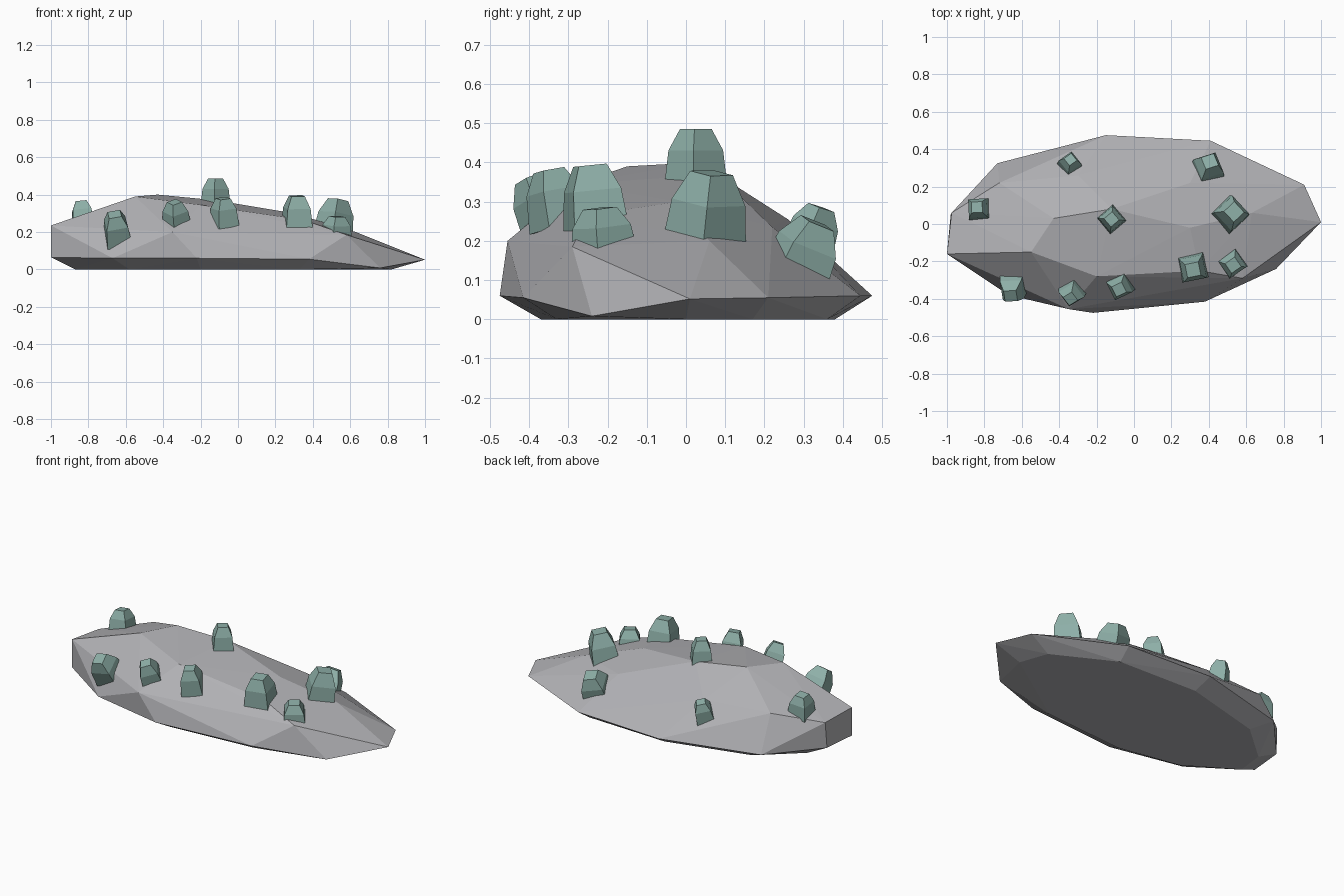
import bpy, bmesh
from mathutils import Vector, Matrix

if "Cube" in bpy.data.objects:
    bpy.data.objects.remove(bpy.data.objects["Cube"])


def material(name, rgb):
    m = bpy.data.materials.new(name)
    m.diffuse_color = (*rgb, 1)
    m.use_nodes = True
    m.node_tree.nodes["Principled BSDF"].inputs["Base Color"].default_value = m.diffuse_color
    return m


ROCK = material("grey stone", (0.44, 0.44, 0.46))
CRYSTAL = material("pale teal crystal", (0.27, 0.43, 0.39))


def finish(name, bm, mat):
    bmesh.ops.recalc_face_normals(bm, faces=bm.faces)
    me = bpy.data.meshes.new(name)
    bm.to_mesh(me)
    bm.free()
    me.materials.append(mat)
    ob = bpy.data.objects.new(name, me)
    bpy.context.collection.objects.link(ob)
    return ob


# Rock slab: faceted hull around an underside, a rim and a few crest points
underside = [(-.87, -.12), (-.85, .05), (-.62, .25), (-.12, .38), (.4, .36),
             (.76, .17), (.82, .0), (.33, -.33), (-.2, -.37), (-.58, -.3)]
rim = [(-1, -.16, .065), (-.98, .05, .065), (-.73, .325, .06), (-.15, .475, .06),
       (.41, .445, .06), (.91, .21, .055), (1, .01, .052), (.76, -.24, .008),
       (.38, -.415, .055), (-.22, -.475, .06), (-.67, -.38, .06)]
crest = [(-1, -.16, .235), (-.975, .06, .22), (-.72, .22, .27),
         (-.55, -.15, .39), (-.43, .03, .4), (-.12, .08, .37),
         (-.2, -.28, .345), (-.35, -.455, .2), (.3, -.02, .3),
         (.35, -.25, .265), (.58, -.29, .185), (.63, .06, .2),
         (-.3, .26, .255), (.3, .22, .235)]
bm = bmesh.new()
for p in [(x, y, 0) for x, y in underside] + rim + crest:
    bm.verts.new(p)
hull = bmesh.ops.convex_hull(bm, input=bm.verts[:])
loose = {v for v in hull["geom_interior"] + hull["geom_unused"]
         if isinstance(v, bmesh.types.BMVert)}
bmesh.ops.delete(bm, geom=list(loose), context='VERTS')
finish("rock_slab", bm, ROCK)


# Crystals: four-sided stubs with a chamfered, narrower flat top
def crystal(i, tip, lean, width, height, spin):
    bm = bmesh.new()
    rings = []
    for z, s in ((-height, 1.0), (-.36 * height, .86), (0, .5)):
        h = width * s / 2
        rings.append([bm.verts.new((x * h, y * h, z))
                      for x, y in ((-1, -1), (1, -1), (1, 1), (-1, 1))])
    for a, b in zip(rings, rings[1:]):
        for k in range(4):
            n = (k + 1) % 4
            bm.faces.new((a[k], a[n], b[n], b[k]))
    bm.faces.new(rings[0][::-1])
    bm.faces.new(rings[-1])
    turn = Vector((0, 0, 1)).rotation_difference(Vector(lean)).to_matrix().to_4x4()
    bm.transform(Matrix.Translation(tip) @ turn @ Matrix.Rotation(spin, 4, 'Z'))
    finish(f"crystal_{i}", bm, CRYSTAL)


# tip position, axis direction, width, length, spin
CRYSTALS = [
    ((-.12, .025, .485), (0, 0, 1), .115, .15, .7),
    ((-.84, .09, .365), (-.1, .1, 1), .115, .13, .05),
    ((-.34, .345, .285), (.05, .35, 1), .10, .12, .65),
    ((.405, .335, .245), (.1, .45, 1), .145, .17, .35),
    ((.535, .065, .373), (.15, .1, 1), .155, .21, .75),
    ((.53, -.22, .283), (.05, -.1, 1), .125, .13, .6),
    ((.315, -.245, .393), (0, -.1, 1), .145, .18, .2),
    ((-.08, -.35, .38), (-.05, -.2, 1), .12, .15, .45),
    ((-.34, -.40, .36), (-.1, -.45, 1), .115, .15, .6),
    ((-.66, -.385, .295), (-.15, -.65, 1), .135, .17, .1),
]
for i, c in enumerate(CRYSTALS, 1):
    crystal(i, *c)
